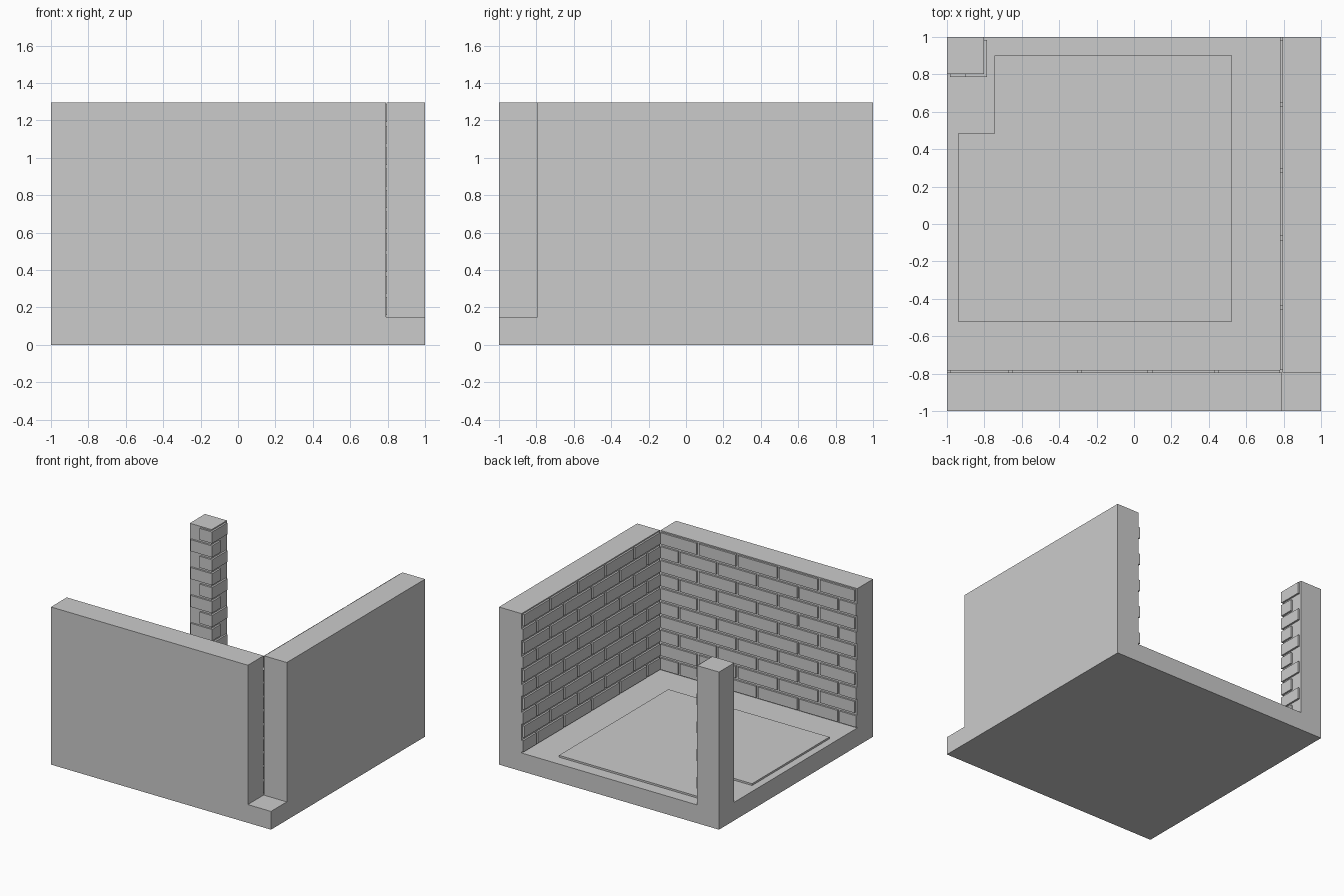
import bpy, bmesh

if "Cube" in bpy.data.objects:
    bpy.data.objects.remove(bpy.data.objects["Cube"])

FLOOR, TOP, ROWS, GAP = 0.15, 1.295, 10, 0.02
PITCH = (TOP - FLOOR) / ROWS


def add_box(bm, x0, x1, y0, y1, z0, z1):
    r = bmesh.ops.create_cube(bm, size=1)
    for v in r["verts"]:
        v.co.x = x0 + (v.co.x + 0.5) * (x1 - x0)
        v.co.y = y0 + (v.co.y + 0.5) * (y1 - y0)
        v.co.z = z0 + (v.co.z + 0.5) * (z1 - z0)


def finish(bm, name):
    bmesh.ops.recalc_face_normals(bm, faces=bm.faces[:])
    me = bpy.data.meshes.new(name)
    bm.to_mesh(me)
    bm.free()
    ob = bpy.data.objects.new(name, me)
    bpy.context.collection.objects.link(ob)
    return ob


def boxes(name, items):
    bm = bmesh.new()
    for b in items:
        add_box(bm, *b)
    return finish(bm, name)


def row_z(r):
    return FLOOR + r * PITCH + GAP / 2, FLOOR + (r + 1) * PITCH - GAP / 2


def courses(start, end, joints):
    """Brick spans along a wall for one course."""
    edges = [start - GAP / 2] + joints + [end + GAP / 2]
    return [(a + GAP / 2, b - GAP / 2) for a, b in zip(edges, edges[1:])]


# Floor slab, the two walls and the corner post
boxes("floor", [(-1, 1, -1, 1, 0, FLOOR)])
boxes("front_wall", [(-1, 0.79, -1, -0.795, FLOOR, TOP)])
boxes("right_wall", [(0.795, 1, -0.795, 1, FLOOR, TOP)])
boxes("corner_post", [(-1, -0.802, 0.802, 1, FLOOR, TOP)])

# Raised brick facing on the walls, in running bond
front, right = [], []
for r in range(ROWS):
    z = row_z(r)
    if r % 2:
        fs = courses(-0.985, 0.78, [-0.66, -0.29, 0.085, 0.44])
        rs = courses(-0.78, 0.985, [-0.445, -0.075, 0.285, 0.64])
    else:
        fs = courses(-1, 0.78, [-0.84, -0.475, -0.10, 0.265, 0.61])
        rs = courses(-0.78, 1, [-0.62, -0.26, 0.105, 0.465, 0.82])
    front += [(a, b, -0.80, -0.78, *z) for a, b in fs]
    right += [(0.78, 0.80, a, b, *z) for a, b in rs]
boxes("front_wall_bricks", front)
boxes("right_wall_bricks", right)

# Post bricks wrap the inner corner, long and short by turns
post = []
for r in range(ROWS):
    z = row_z(r)
    if r % 2:
        post.append((-0.81, -0.787, 0.787, 0.985, *z))
        post.append((-0.90, -0.81, 0.787, 0.81, *z))
    else:
        post.append((-0.985, -0.787, 0.787, 0.81, *z))
        post.append((-0.81, -0.787, 0.81, 0.90, *z))
boxes("post_bricks", post)

# Thin notched floor panel
bm = bmesh.new()
outline = [(-0.94, -0.52), (0.525, -0.52), (0.525, 0.9),
           (-0.745, 0.9), (-0.745, 0.485), (-0.94, 0.485)]
face = bm.faces.new([bm.verts.new((x, y, FLOOR - 0.005)) for x, y in outline])
ext = bmesh.ops.extrude_face_region(bm, geom=[face])
for g in ext["geom"]:
    if isinstance(g, bmesh.types.BMVert):
        g.co.z = FLOOR + 0.015
finish(bm, "floor_panel")
